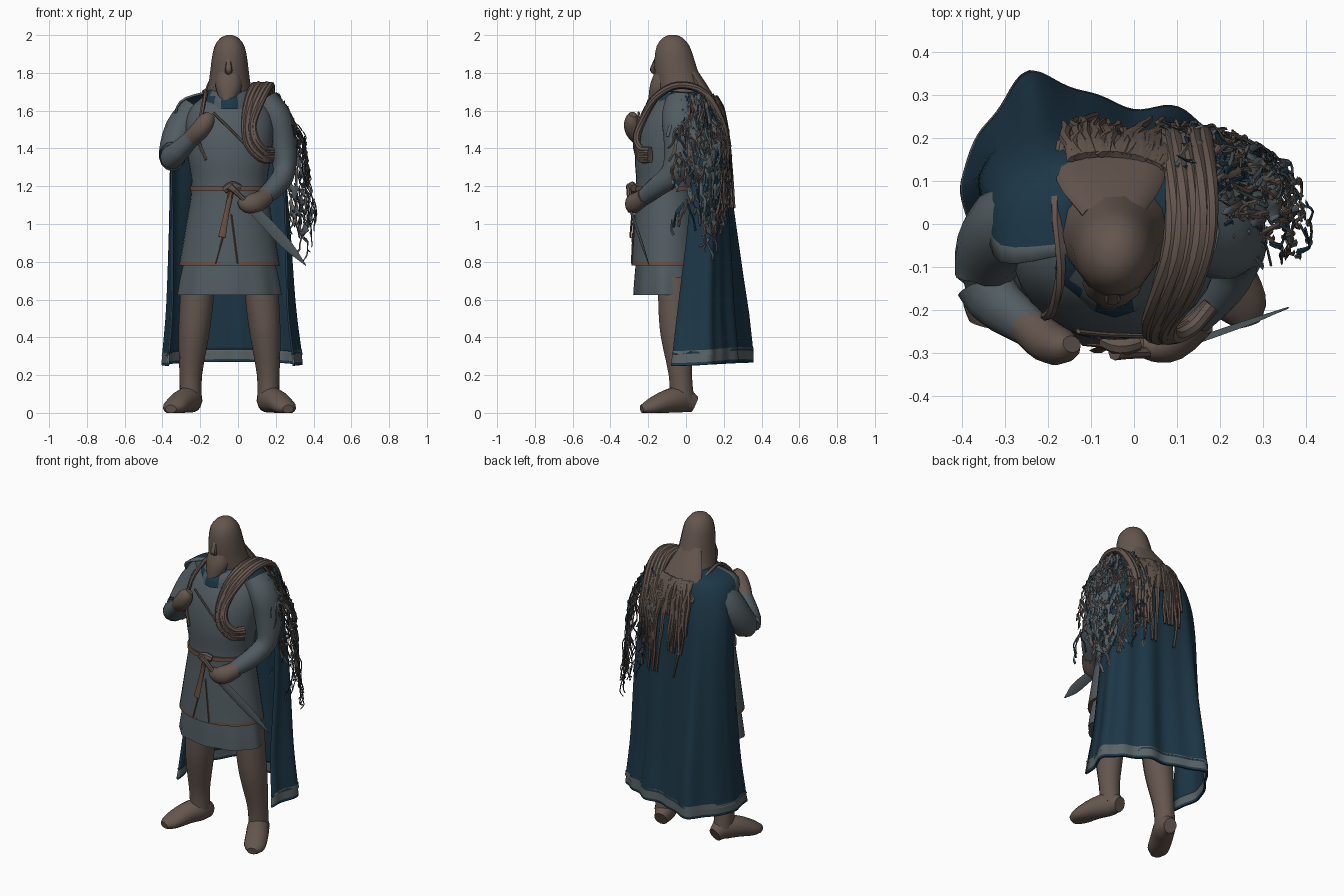
import bpy, bmesh, math, random
from mathutils import Vector

random.seed(4)
if "Cube" in bpy.data.objects:
    bpy.data.objects.remove(bpy.data.objects["Cube"], do_unlink=True)

def material(name, *rgb):
    m = bpy.data.materials.new(name)
    m.use_nodes = True
    m.diffuse_color = (*rgb, 1)
    m.node_tree.nodes["Principled BSDF"].inputs["Base Color"].default_value = (*rgb, 1)
    return m

BROWN = material("worn brown leather", .127, .092, .076)
SLATE = material("slate cloth", .083, .106, .12)
BLUE = material("deep blue cloth", .012, .038, .063)
TRIM = material("rust trim", .14, .078, .052)
PALE = material("pale hem", .1, .125, .132)
STEEL = material("dull steel", .1, .125, .14)
MID = -.045  # body centre line
FRONT, UP = Vector((0, -1, 0)), Vector((0, 0, 1))
parts = []

def smooth(rows, k):
    """Catmull-Rom interpolation of rows of numbers."""
    p = [Vector(r) for r in rows]
    p = [p[0] * 2 - p[1]] + p + [p[-1] * 2 - p[-2]]
    done = []
    for a, b, c, d in zip(p, p[1:], p[2:], p[3:]):
        for t in (j / k for j in range(k)):
            done.append(b + (c - a) * (t / 2) + (a * 2 - b * 5 + c * 4 - d) * (t * t / 2)
                        + (b * 3 - a - c * 3 + d) * (t ** 3 / 2))
    return done + [p[-2]]

def finish(name, bm, mats):
    bmesh.ops.recalc_face_normals(bm, faces=bm.faces)
    mesh = bpy.data.meshes.new(name)
    bm.to_mesh(mesh)
    bm.free()
    for m in mats:
        mesh.materials.append(m)
    parts.append(bpy.data.objects.new(name, mesh))
    bpy.context.collection.objects.link(parts[-1])

def sweep(name, paths, mats, n=14, k=3, out=None, flat=False, rule=None, pleat=None):
    """Elliptical tubes along paths of (x, y, z, side radius, depth radius)."""
    bm = bmesh.new()
    for index, path in enumerate(paths):
        rows = smooth(path, k)
        pos = [Vector(r[:3]) for r in rows]
        rings = []
        for i, (p, r) in enumerate(zip(pos, rows)):
            t = UP if flat else (pos[min(i + 1, len(pos) - 1)] - pos[max(i - 1, 0)]).normalized()
            o = out or Vector((p.x - MID, p.y + .06, 0))
            o = (o - t * o.dot(t)).normalized()
            ring = []
            for a in (math.tau * j / n for j in range(n)):
                f = 1 + (pleat(a, p.z) if pleat else 0)
                v = p + (t.cross(o) * math.cos(a) * r[3] + o * math.sin(a) * r[4]) * f
                ring.append(bm.verts.new((v.x, v.y, max(v.z, 0))))
            rings.append(ring)
        faces = [bm.faces.new((a[j], a[j - 1], b[j - 1], b[j])) for a, b in zip(rings, rings[1:]) for j in range(n)]
        for f in faces + [bm.faces.new(rings[0]), bm.faces.new(rings[-1])]:
            f.material_index = rule(f.calc_center_median(), index) if rule else 0
    finish(name, bm, mats)

def sheet(name, point, rows, cols, mats, rule, thickness):
    """Thin cloth over a grid; the rule gives a colour index, or None for a hole."""
    bm = bmesh.new()
    grid = [[bm.verts.new(point(j / cols, i)) for j in range(cols + 1)] for i in range(rows)]
    for i in range(rows - 1):
        for j in range(cols):
            colour = rule(i, j)
            if colour is not None:
                f = bm.faces.new((grid[i][j], grid[i][j + 1], grid[i + 1][j + 1], grid[i + 1][j]))
                f.material_index = colour
    finish(name, bm, mats)
    parts[-1].modifiers.new("thickness", "SOLIDIFY").thickness = thickness

def loft(name, rows, mats, **kw):
    """Stack of level rings given as (z, y, half width, half depth)."""
    sweep(name, [[(MID, y, z, rx, ry) for z, y, rx, ry in rows]], mats, out=FRONT, flat=True, **kw)

def pair(path):
    return [path, [(2 * MID - p[0], *p[1:]) for p in path]]

# legs and boots
sweep("legs", pair([(-.21, -.06, .72, .09, .09), (-.222, -.06, .55, .088, .088), (-.235, -.05, .4, .08, .085),
                    (-.25, -.03, .2, .06, .063), (-.25, -.02, .06, .058, .066)]), [BROWN], out=FRONT, flat=True)
sweep("boots", pair([(-.235, .045, .045, .04, .045), (-.25, -.02, .07, .062, .07), (-.295, -.1, .06, .066, .062),
                     (-.34, -.19, .03, .062, .042), (-.355, -.235, .02, .03, .022)]), [BROWN], out=UP)

# skirt, tunic, belt and collar
loft("under_skirt", [(.625, -.1, .272, .175), (.72, -.1, .258, .17), (.85, -.1, .23, .16)], [SLATE], n=48,
     pleat=lambda a, z: .03 * math.sin(a * 9) * (.9 - z) * 3)
loft("tunic", [(.787, -.1, .266, .188), (.799, -.1, .264, .187), (1, -.1, .23, .175), (1.2, -.1, .2, .163),
               (1.35, -.1, .22, .17), (1.5, -.08, .235, .17), (1.61, -.06, .21, .14), (1.69, -.04, .12, .1)],
     [SLATE, TRIM], n=32, rule=lambda c, i: int(c.z < .8 and not (c.y < -.1 and -.12 < c.x < 0)))
loft("belt", [(1.175, -.1, .21, .173), (1.2, -.1, .208, .172)], [TRIM], n=32, k=1)
loft("collar", [(1.61, -.065, .15, .146), (1.66, -.06, .14, .135), (1.71, -.04, .11, .11)], [SLATE, BLUE], n=20,
     pleat=lambda a, z: .05 * math.sin(a * 5), rule=lambda c, i: int(math.sin(c.x * 45) < .3))
sweep("belt_tail", [[(-.03, -.285, 1.2, .014, .01), (-.06, -.285, 1.06, .014, .006),
                     (-.085, -.295, .93, .02, .006)]], [TRIM], n=6, out=FRONT)
sweep("tunic_opening", [[(-.035, -.276, 1.05, .004, .004), (-.002, -.288, .79, .004, .004)],
                        [(-.08, -.284, .93, .004, .004), (-.12, -.28, .79, .004, .004)]], [TRIM], n=4, out=FRONT)
sweep("belt_knot", [[(-.07, -.27, 1.18, .02, .02), (-.03, -.285, 1.2, .026, .022), (.01, -.275, 1.19, .02, .02)]],
      [BROWN], n=8, out=FRONT)

# head, nose and beard
loft("head_and_hair", [(1.57, .02, .14, .11), (1.68, -.015, .127, .13), (1.76, -.04, .108, .122),
                       (1.86, -.06, .096, .11), (1.94, -.068, .08, .09), (1.985, -.07, .048, .055),
                       (2, -.07, .015, .02)], [BROWN], n=14, k=2)
sweep("nose", [[(-.05, -.145, 1.9, .012, .01), (-.05, -.168, 1.84, .016, .014), (-.05, -.176, 1.815, .02, .014),
                (-.05, -.16, 1.795, .016, .008)]], [BROWN], n=8, out=FRONT)
sweep("beard", [[(-.05, -.12, 1.81, .06, .04), (-.05, -.14, 1.73, .07, .05), (-.055, -.16, 1.66, .045, .04),
                 (-.06, -.195, 1.56, .008, .01)]], [BROWN], n=12, out=FRONT)

# arms and hands
sweep("arms", [[(-.22, .01, 1.61, .085, .09), (-.3, -.01, 1.5, .088, .1), (-.345, -.09, 1.37, .075, .085),
                (-.33, -.17, 1.37, .06, .068), (-.23, -.25, 1.47, .042, .045)],
               [(.14, -.02, 1.65, .075, .09), (.205, -.03, 1.56, .08, .1), (.235, -.03, 1.43, .075, .09),
                (.245, -.06, 1.28, .06, .07), (.2, -.15, 1.2, .055, .055), (.12, -.24, 1.13, .042, .042)]],
      [SLATE], out=FRONT)
sweep("hands", [[(-.25, -.235, 1.45, .046, .046), (-.2, -.275, 1.5, .05, .05), (-.165, -.285, 1.55, .045, .04),
                 (-.145, -.28, 1.58, .025, .02)],
                [(.15, -.22, 1.145, .045, .045), (.09, -.275, 1.11, .055, .045), (.04, -.285, 1.11, .045, .035),
                 (.01, -.28, 1.13, .02, .02)]], [BROWN], n=12, out=FRONT)

# short blade
sweep("blade", [[(.08, -.295, 1.08, .028, .008), (.25, -.235, .9, .028, .007), (.36, -.195, .78, .002, .002)]],
      [STEEL], n=4, out=FRONT)
sweep("hilt", [[(-.045, -.3, 1.2, .022, .018), (0, -.3, 1.16, .014, .014), (.09, -.295, 1.07, .016, .016)]],
      [BROWN], n=8, out=FRONT)

# cape: rows of (z, centre x, half width, front y, back y), fullest behind the right arm
cape_rows = smooth([(1.71, -.05, .1, -.07, .08), (1.65, -.07, .24, -.09, .16), (1.5, -.065, .285, 0, .2),
                    (1.3, -.055, .315, .03, .22), (1, -.045, .335, .01, .245), (.6, -.04, .36, -.04, .28),
                    (.35, -.035, .388, -.07, .306), (.335, -.035, .39, -.07, .307),
                    (.285, -.035, .394, -.08, .31), (.27, -.035, .395, -.08, .31)], 4)

def cape_point(u, i, lift=0):
    z, cx, hw, yf, yb = cape_rows[i]
    a, hang = math.pi * u, min(1, max(0, 1.65 - z) * .9)
    fold = (.009 * math.sin(u * 44) + .012 * math.sin(u * 23 - 6)) * hang
    full = 1 - hang * (.15 - .38 * math.exp(-((u - .3) / .16) ** 2))
    curl = 1 - .14 * hang * abs(math.cos(a)) ** 40
    drop = .03 * (1 - math.sin(a)) * max(0, 1 - z)
    return Vector((cx - (hw + fold * .5) * math.cos(a) * curl,
                   yf + (yb * full - yf + fold + lift) * math.sin(a) ** .58, z - drop))

def cape_colour(i, j):
    z = cape_rows[i][0]
    return int(.285 < z < .34 or (j < 1 and z > 1.5))

sheet("cape", cape_point, len(cape_rows), 72, [BLUE, PALE], cape_colour, .012)

# scarf bands looping over the left shoulder
bands = []
for b in range(5):
    d, w = b * .022, .018 + .003 * (b % 2)
    bands.append([(.08 + d, .225, 1.2 + d, .006, .006), (.08 + d, .205, 1.5, w, .012), (.09 + d, .1, 1.69, w, w),
                  (.085 + d, -.04, 1.735, w, w), (.055 + d * .9, -.16, 1.67, w, w),
                  (.035 + d * .55, -.235, 1.54, w, w), (.05 + d * .5, -.262, 1.42 + d * .4, w, w),
                  (.12 + d * .2, -.24, 1.345 + d * .6, w, w), (.18, -.19, 1.34 + d * .6, w, w)])
sweep("scarf_bands", bands, [BROWN], n=8, k=4)

# hair drape and tattered strips down the back
sweep("back_drape", [[(-.05, .02, 1.82, .07, .03), (-.055, .1, 1.69, .125, .035), (-.05, .175, 1.58, .12, .02),
                      (-.04, .205, 1.47, .1, .004)]], [BROWN], out=-FRONT)
strips = []
for s in range(26):
    end = random.choice((9, 11, 13, 14, 15))
    strips.append([(*cape_point(.4 + .4 * s / 25 + random.uniform(-.014, .014), i, .02),
                    random.uniform(.014, .026) * (1 - .7 * (i - 3) / (end - 3)), .009) for i in range(3, end + 1, 2)])
sweep("tattered_strips", strips, [BROWN], n=6, k=2)

# strap over the right shoulder and chest cord
sweep("straps", [[(-.17, .19, 1.56, .012, .01), (-.185, .06, 1.68, .014, .012), (-.17, -.1, 1.695, .014, .012),
                  (-.19, -.2, 1.6, .012, .01), (-.21, -.22, 1.45, .01, .01), (-.17, -.245, 1.34, .008, .008)],
                 [(-.13, -.25, 1.59, .008, .006), (-.06, -.258, 1.52, .007, .006), (.04, -.262, 1.42, .007, .006)]],
      [BROWN], n=6)

# ragged netting hung from the left shoulder: a torn cloth under loose strands
def net_point(u, v):
    a, reach = math.radians(-25 + 115 * u), .55 + .45 * min(1, v * 3)
    return Vector((.1 + (.21 + .11 * v) * reach * math.cos(a), (.23 - .02 * v) * reach * math.sin(a) + .01,
                   1.69 - .8 * v + .1 * math.sin(u * 9) * v))

def jitter(size):
    return Vector([random.uniform(-size, size) for axis in range(3)])

def torn(i, j):
    return None if random.random() < .25 + i * .012 else int(random.random() < .2)

sheet("torn_netting", lambda u, i: net_point(.22 + .45 * u, i / 30) + jitter(.008), 26, 18, [SLATE, BROWN], torn, .004)
strands = []
for s in range(180):
    u, v = random.random(), random.random() ** 1.1 * .85
    slope = random.choice((-1, 1)) * random.uniform(.02, .06)
    strands.append([(*(net_point(u + slope * q * .6, v + q * .045) + jitter(.014)),
                     random.uniform(.004, .009), .003) for q in range(4)])
sweep("loose_strands", strands, [BROWN, SLATE, BLUE], n=4, k=2, rule=lambda c, i: (0, 1, 0, 1, 2)[i % 5])

# shading
bpy.ops.object.select_all(action="DESELECT")
for ob in parts:
    ob.select_set(True)
bpy.context.view_layer.objects.active = parts[0]
bpy.ops.object.shade_smooth_by_angle(angle=math.radians(40))
